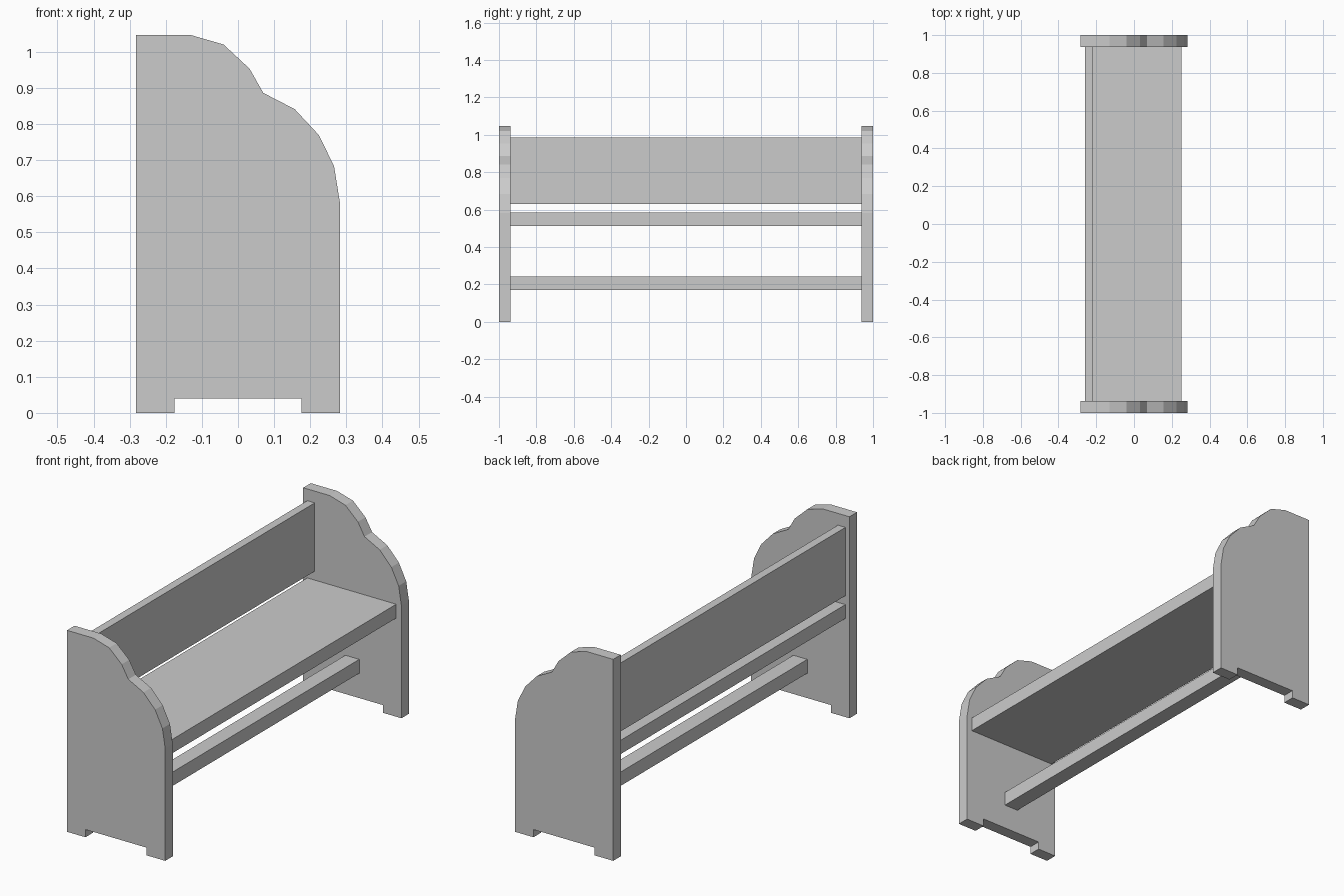
import bpy
import bmesh

if "Cube" in bpy.data.objects:
    bpy.data.objects.remove(bpy.data.objects["Cube"])

INNER = 0.938  # inner face of the side panels


def prism(name, profile, y0, y1):
    """Extrude an (x, z) outline along y."""
    bm = bmesh.new()
    face = bm.faces.new([bm.verts.new((x, y0, z)) for x, z in profile])
    ext = bmesh.ops.extrude_face_region(bm, geom=[face])
    moved = [g for g in ext["geom"] if isinstance(g, bmesh.types.BMVert)]
    bmesh.ops.translate(bm, verts=moved, vec=(0, y1 - y0, 0))
    bmesh.ops.recalc_face_normals(bm, faces=bm.faces[:])
    mesh = bpy.data.meshes.new(name)
    bm.to_mesh(mesh)
    bm.free()
    obj = bpy.data.objects.new(name, mesh)
    bpy.context.collection.objects.link(obj)
    return obj


def board(name, x0, x1, z0, z1):
    """Plank spanning between the two side panels."""
    return prism(name, [(x0, z0), (x1, z0), (x1, z1), (x0, z1)], -INNER, INNER)


# Side panels: two-lobed front edge and a shallow notch leaving two feet
outline = [
    (-0.282, 0), (-0.176, 0), (-0.176, 0.04), (0.176, 0.04), (0.176, 0), (0.282, 0),
    (0.282, 0.583), (0.266, 0.683), (0.224, 0.769), (0.157, 0.841), (0.07, 0.886),
    (0.032, 0.953), (-0.04, 1.02), (-0.13, 1.046), (-0.282, 1.046),
]
for label, y0, y1 in (("front", -1, -INNER), ("back", INNER, 1)):
    prism(label + "_side_panel", outline, y0, y1)

# Seat, backrest and lower stretcher
board("seat", -0.259, 0.252, 0.512, 0.584)
board("backrest", -0.259, -0.216, 0.63, 0.985)
board("stretcher", -0.04, 0.04, 0.169, 0.241)
